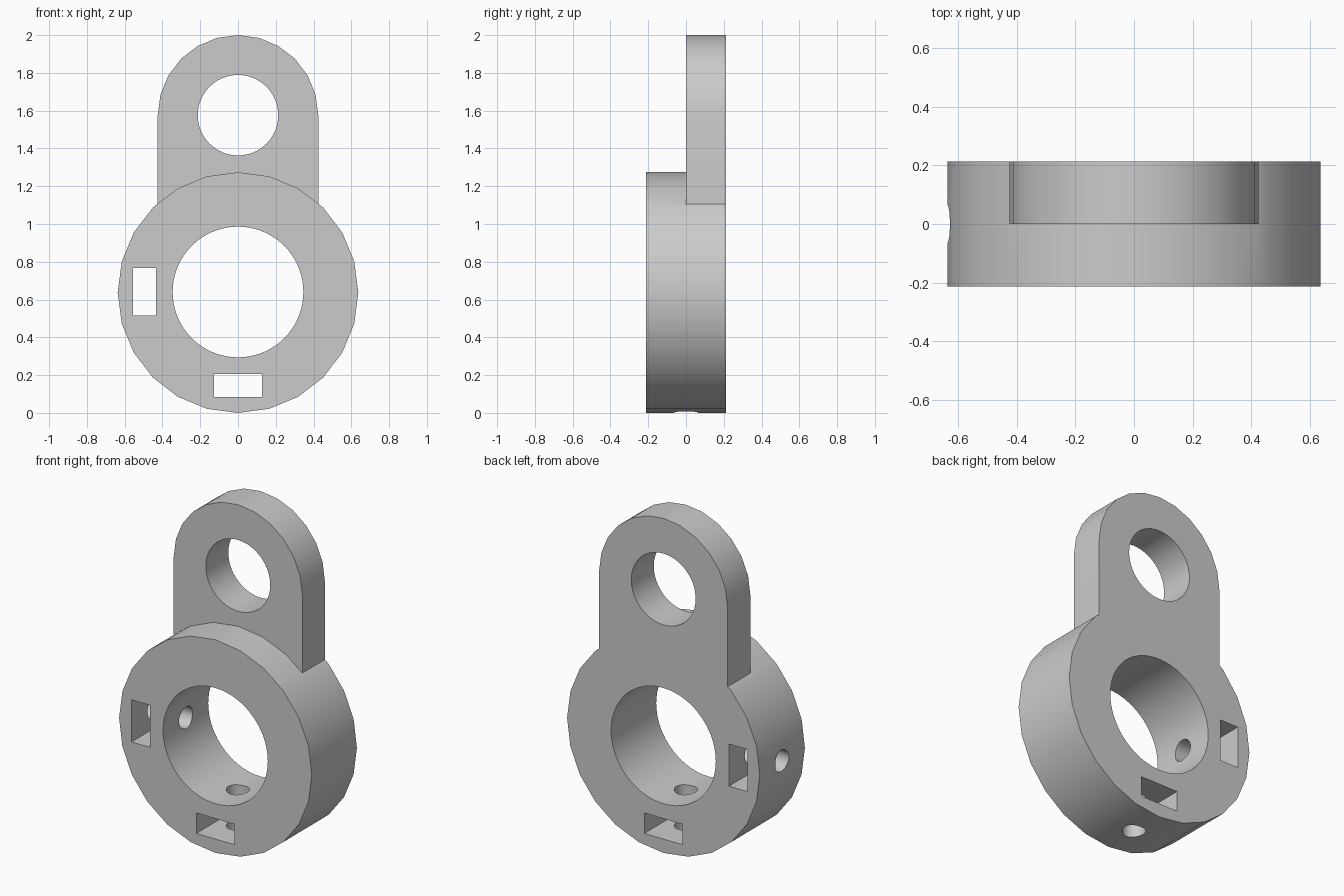
import bpy, bmesh
from math import pi, cos, sin
from mathutils import Matrix

if "Cube" in bpy.data.objects:
    bpy.data.objects.remove(bpy.data.objects["Cube"], do_unlink=True)

HALF = 0.213      # half depth of the ring
RING_Z = 0.637    # ring centre height, also its radius
EYE_Z = 1.575     # eyelet centre height
TAB_R = 0.425     # half width of the tab

grey = bpy.data.materials.new("plain grey")
grey.use_nodes = True
grey.diffuse_color = (0.6, 0.6, 0.6, 1)
grey.node_tree.nodes["Principled BSDF"].inputs["Base Color"].default_value = (0.6, 0.6, 0.6, 1)


def arc(radius, cz, sides, turn=2 * pi):
    """Points in the xz plane, counted from +x upwards."""
    count = sides if turn == 2 * pi else sides + 1
    return [(radius * cos(turn * i / sides), cz + radius * sin(turn * i / sides))
            for i in range(count)]


def prism(name, points, y0, y1, matrix=Matrix()):
    """Extrude an xz outline along y."""
    bm = bmesh.new()
    face = bm.faces.new([bm.verts.new((x, y0, z)) for x, z in points])
    new = bmesh.ops.extrude_face_region(bm, geom=[face])["geom"]
    bmesh.ops.translate(bm, vec=(0, y1 - y0, 0),
                        verts=[v for v in new if isinstance(v, bmesh.types.BMVert)])
    bmesh.ops.recalc_face_normals(bm, faces=bm.faces[:])
    bm.transform(matrix)
    mesh = bpy.data.meshes.new(name)
    bm.to_mesh(mesh)
    bm.free()
    mesh.materials.append(grey)
    obj = bpy.data.objects.new(name, mesh)
    bpy.context.collection.objects.link(obj)
    return obj


def box(x, z, half_w, half_h):
    return [(x - half_w, z - half_h), (x + half_w, z - half_h),
            (x + half_w, z + half_h), (x - half_w, z + half_h)]


def combine(target, other, operation):
    mod = target.modifiers.new(other.name, 'BOOLEAN')
    mod.operation = operation
    mod.solver = 'EXACT'
    mod.object = other
    other.hide_render = True
    bpy.context.view_layer.objects.active = target
    bpy.ops.object.modifier_apply(modifier=mod.name)
    bpy.data.objects.remove(other, do_unlink=True)


# Thick ring with the thinner rounded tab at the back
body = prism("ring_bracket", arc(RING_Z, RING_Z, 24), -HALF, HALF)
tab_outline = arc(TAB_R, EYE_Z, 12, pi) + [(-TAB_R, 0.9), (TAB_R, 0.9)]
combine(body, prism("tab", tab_outline, 0, HALF), 'UNION')

# Bore, eyelet and nut slots, all straight through
for name, outline in (
        ("bore", arc(0.346, RING_Z + 0.003, 72)),
        ("eyelet", arc(0.213, EYE_Z + 0.001, 64)),
        ("side_slot", box(-0.494, RING_Z + 0.004, 0.061, 0.126)),
        ("bottom_slot", box(0, 0.144, 0.126, 0.061))):
    combine(body, prism(name, outline, -0.5, 0.5), 'DIFFERENCE')

# Radial screw holes through the slots into the bore
hole = arc(0.064, 0, 32)
centre = Matrix.Translation((0, 0, RING_Z))
for name, turn in (("side_hole", Matrix.Rotation(pi / 2, 4, 'Z')),
                   ("bottom_hole", Matrix.Rotation(-pi / 2, 4, 'X'))):
    combine(body, prism(name, hole, 0, 0.8, centre @ turn), 'DIFFERENCE')

# Soft curves with crisp rims
bpy.ops.object.select_all(action='DESELECT')
body.select_set(True)
bpy.context.view_layer.objects.active = body
bpy.ops.object.shade_smooth_by_angle(angle=pi / 6)
